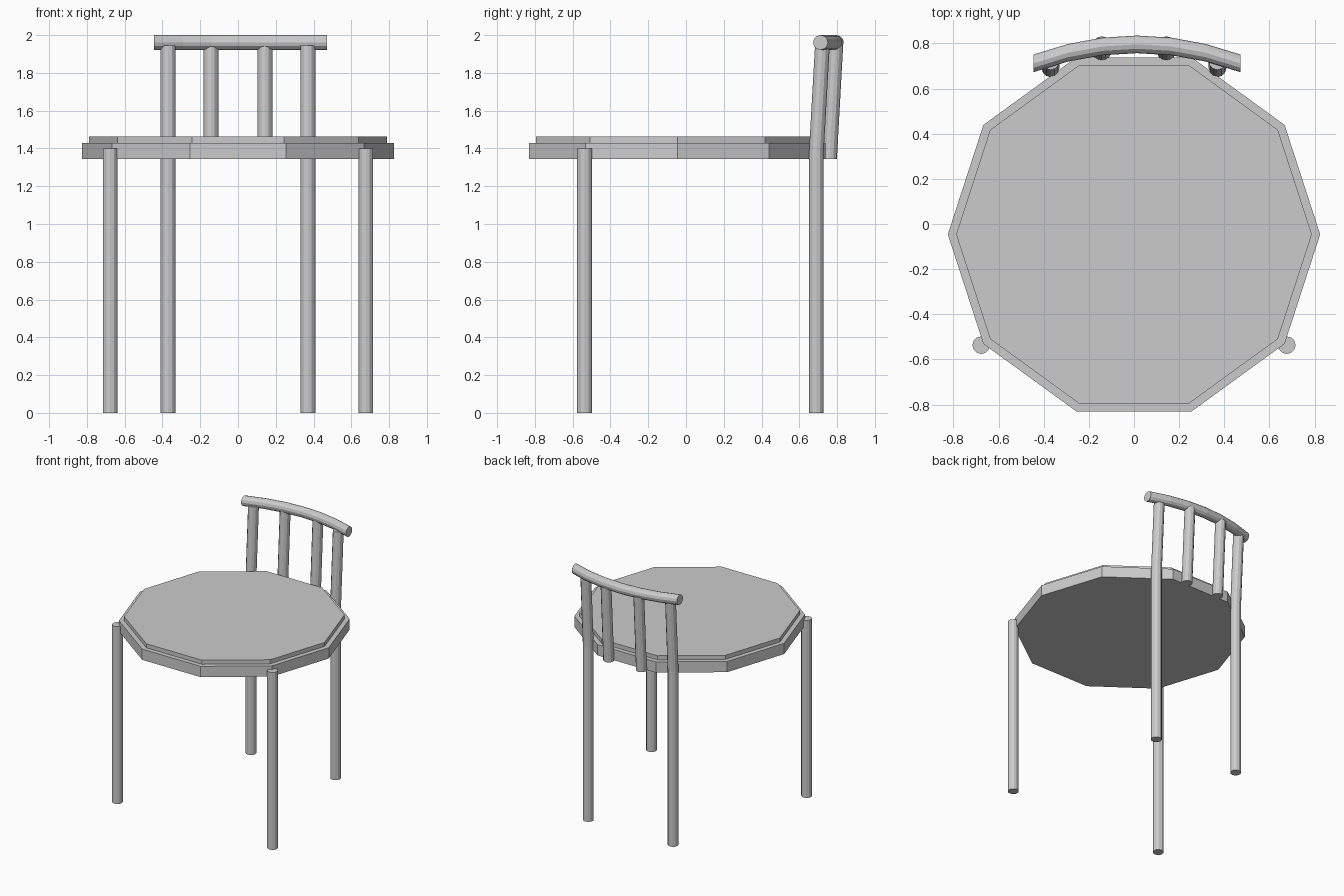
import bpy
import bmesh
import math
from mathutils import Vector

cube = bpy.data.objects.get("Cube")
if cube:
    bpy.data.objects.remove(cube, do_unlink=True)

GREY = (0.6, 0.6, 0.6, 1.0)
mat = bpy.data.materials.new("plain_grey")
mat.use_nodes = True
mat.diffuse_color = GREY
mat.node_tree.nodes["Principled BSDF"].inputs["Base Color"].default_value = GREY

TUBE_R = 0.039
SEAT_Y = -0.046


def loft(name, centres, radius, sides, axis="z"):
    """Capped tube with rings in planes square to the given axis."""
    bm = bmesh.new()
    rings = []
    for c in centres:
        ring = []
        for i in range(sides):
            a = math.tau * i / sides
            u, v = radius * math.cos(a), radius * math.sin(a)
            offset = Vector((u, v, 0)) if axis == "z" else Vector((0, u, v))
            ring.append(bm.verts.new(Vector(c) + offset))
        rings.append(ring)
    for low, high in zip(rings, rings[1:]):
        for i in range(sides):
            j = (i + 1) % sides
            bm.faces.new((low[i], low[j], high[j], high[i]))
    bm.faces.new(rings[0][::-1])
    bm.faces.new(rings[-1])
    bmesh.ops.recalc_face_normals(bm, faces=bm.faces)
    mesh = bpy.data.meshes.new(name)
    bm.to_mesh(mesh)
    bm.free()
    mesh.materials.append(mat)
    obj = bpy.data.objects.new(name, mesh)
    bpy.context.collection.objects.link(obj)
    return obj


# Ten-sided seat with a slightly smaller raised pad
loft("seat_base", [(0, SEAT_Y, 1.345), (0, SEAT_Y, 1.43)], 0.825, 10)
loft("seat_pad", [(0, SEAT_Y, 1.43), (0, SEAT_Y, 1.462)], 0.788, 10)

# Legs and back uprights, mirrored left and right
for side, s in (("left", 1), ("right", -1)):
    loft("front_leg_" + side,
         [(s * 0.677, -0.537, 0), (s * 0.677, -0.537, 1.40)], TUBE_R, 12)
    loft("rear_leg_" + side,
         [(s * 0.37, 0.69, 0), (s * 0.37, 0.69, 1.38), (s * 0.37, 0.722, 1.945)],
         TUBE_R, 12)
    loft("back_spindle_" + side,
         [(s * 0.143, 0.76, 1.345), (s * 0.143, 0.793, 1.945)], TUBE_R, 12)

# Curved top rail, bowed backwards
path = []
STEPS = 6
for i in range(STEPS + 1):
    t = 2 * i / STEPS - 1
    path.append((0.013 + 0.458 * t, 0.796 - 0.084 * t * t, 1.961))
loft("top_rail", path, TUBE_R, 12, axis="x")
